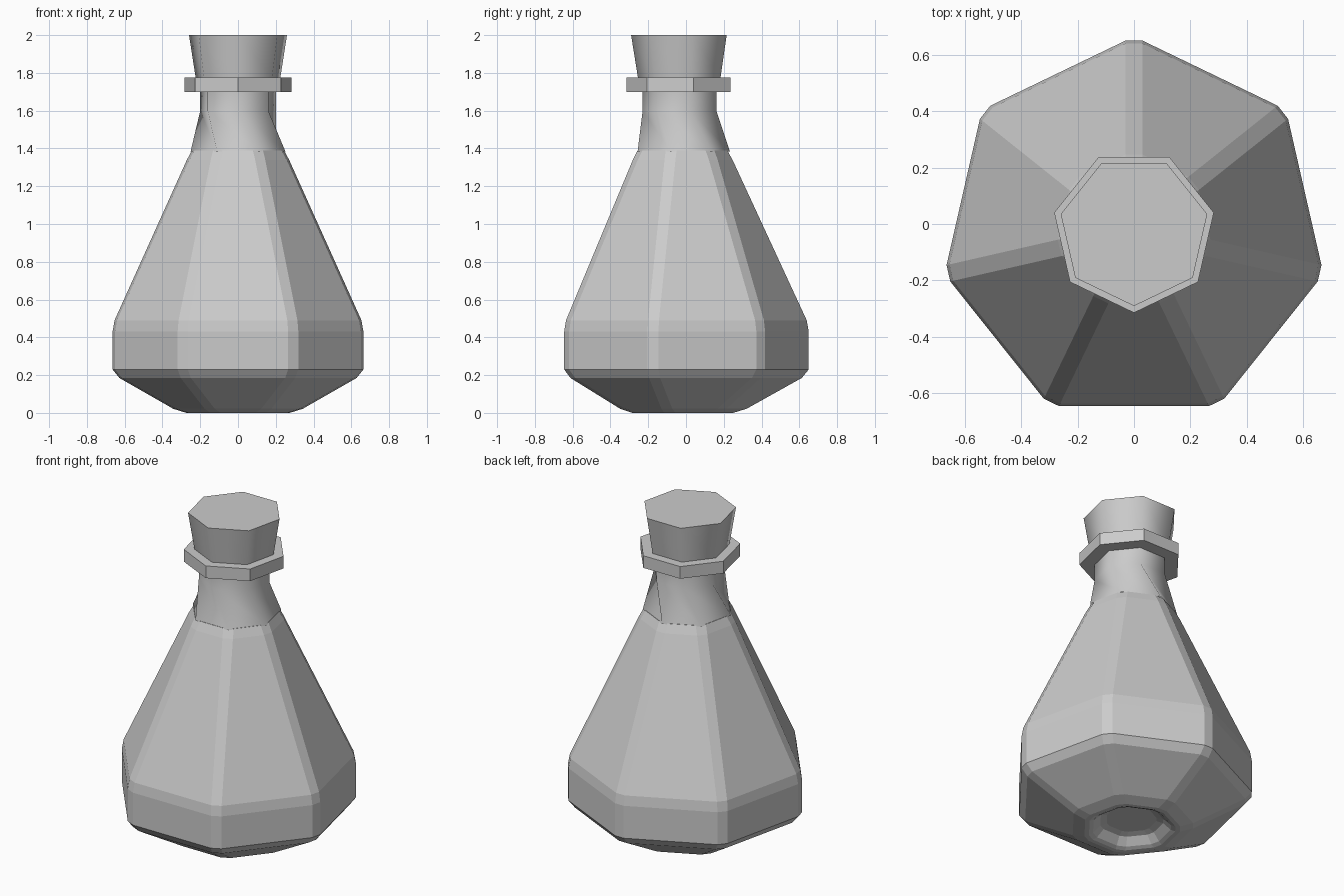
import bpy
import math
from mathutils import Vector

if "Cube" in bpy.data.objects:
    bpy.data.objects.remove(bpy.data.objects["Cube"])

N = 7
CY = -0.0245            # heptagon centre, so the bounds are centred on y = 0
HALF = math.pi / N


def heptagon(radius, z, turn=0.0, cut=0.0):
    """Heptagon ring with a corner at +y (plus turn); cut chamfers each corner."""
    corners = []
    for i in range(N):
        a = math.pi / 2 + turn + i * 2 * HALF
        corners.append(Vector((radius * math.cos(a), CY + radius * math.sin(a), z)))
    if not cut:
        return corners
    ring = []
    for i, c in enumerate(corners):
        for other in (corners[i - 1], corners[(i + 1) % N]):
            ring.append(c + (other - c).normalized() * cut)
    return ring


def loft(name, rings, cap_bottom=True, cap_top=True, smooth=False):
    """Skin a stack of equal-sized rings into one object."""
    n = len(rings[0])
    verts = [v for ring in rings for v in ring]
    faces = []
    for r in range(len(rings) - 1):
        for i in range(n):
            j = (i + 1) % n
            faces.append((r * n + j, (r + 1) * n + j, (r + 1) * n + i, r * n + i))
    if cap_bottom:
        faces.append(tuple(reversed(range(n))))
    if cap_top:
        faces.append(tuple(range(len(verts) - n, len(verts))))
    mesh = bpy.data.meshes.new(name)
    mesh.from_pydata(verts, [], faces)
    obj = bpy.data.objects.new(name, mesh)
    bpy.context.collection.objects.link(obj)
    if smooth:
        bpy.ops.object.select_all(action='DESELECT')
        obj.select_set(True)
        bpy.context.view_layer.objects.active = obj
        bpy.ops.object.shade_smooth_by_angle(angle=math.radians(60))
    return obj


# Flask body: dimple floor, rim, outer wall, shoulder (radius, height, corner cut)
body_profile = [
    (0.15, 0.06, 0.02), (0.19, 0.05, 0.025), (0.235, 0.01, 0.03), (0.26, 0.0, 0.03),
    (0.288, 0.0, 0.033), (0.36, 0.022, 0.033), (0.652, 0.185, 0.033),
    (0.6886, 0.23, 0.033), (0.6886, 0.43, 0.033), (0.678, 0.49, 0.033),
    (0.285, 1.34, 0.033), (0.257, 1.39, 0.033),
]
loft("flask_body", [heptagon(r, z, cut=c) for r, z, c in body_profile])

# Neck: twists half a side from the body corners to the collar corners
loft("neck", [heptagon(0.257, 1.385), heptagon(0.205, 1.6, -HALF),
              heptagon(0.205, 1.70, -HALF)],
     cap_bottom=False, cap_top=False, smooth=True)

# Collar around the mouth
loft("collar", [heptagon(0.29, 1.70, -HALF), heptagon(0.29, 1.775, -HALF)])

# Tapered stopper
loft("stopper", [heptagon(0.23, 1.775, -HALF), heptagon(0.266, 2.0, -HALF)], smooth=True)
